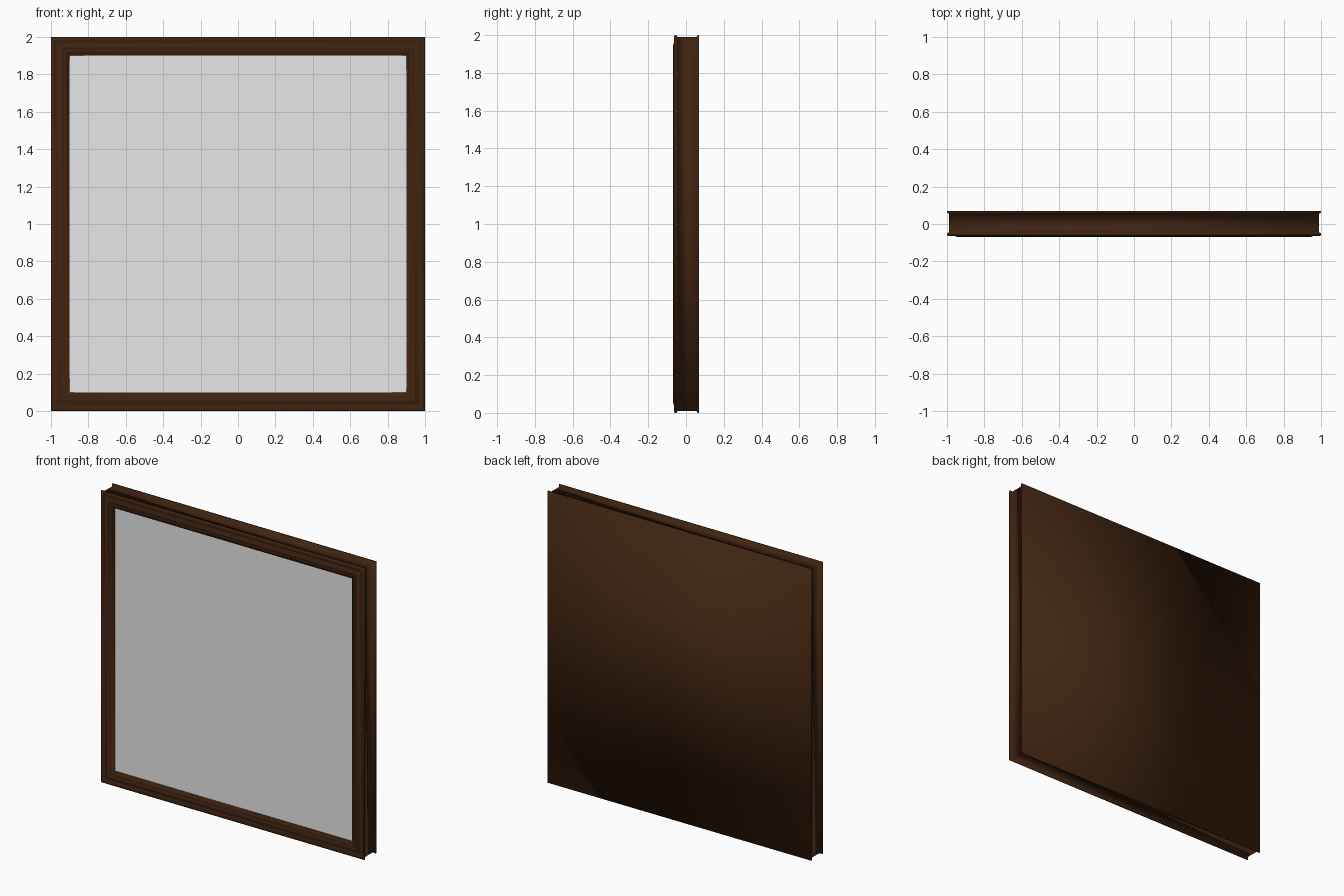
import bpy, bmesh

cube = bpy.data.objects.get("Cube")
if cube:
    bpy.data.objects.remove(cube, do_unlink=True)


def make_material(name, color):
    mat = bpy.data.materials.new(name)
    mat.use_nodes = True
    mat.diffuse_color = color
    bsdf = next(n for n in mat.node_tree.nodes if n.type == 'BSDF_PRINCIPLED')
    bsdf.inputs["Base Color"].default_value = color
    return mat


def square_ring(bm, inset, y):
    """Four corners of a square lying inset from the outer edge."""
    r = 1 - inset
    return [bm.verts.new((sx * r, y, 1 + sz * r))
            for sx, sz in ((-1, -1), (1, -1), (1, 1), (-1, 1))]


def finish(bm, name, mat, smooth):
    bmesh.ops.recalc_face_normals(bm, faces=bm.faces)
    for f in bm.faces:
        f.smooth = smooth
    mesh = bpy.data.meshes.new(name)
    bm.to_mesh(mesh)
    bm.free()
    obj = bpy.data.objects.new(name, mesh)
    bpy.context.collection.objects.link(obj)
    mesh.materials.append(mat)
    return obj


wood = make_material("dark brown wood", (0.051, 0.0176, 0.0055, 1))
glass = make_material("grey mirror", (0.8, 0.8, 0.8, 1))

# Moulding profile from back edge to mirror rebate: (inset from edge, y)
profile = [
    (0, .07), (0, .062), (.01, .055), (.011, 0), (.01, -.045),
    (0, -.05), (0, -.058), (.004, -.063), (.02, -.063), (.027, -.056),
    (.034, -.058), (.05, -.068), (.058, -.07), (.064, -.062),
    (.07, -.063), (.082, -.062), (.086, -.055), (.096, -.055), (.1, -.045),
]

# Frame with closed back
bm = bmesh.new()
rings = [square_ring(bm, d, y) for d, y in profile]
bm.faces.new(rings[0])
for a, b in zip(rings, rings[1:]):
    for i in range(4):
        j = (i + 1) % 4
        bm.faces.new((a[i], a[j], b[j], b[i]))
finish(bm, "frame", wood, True)

# Mirror pane set in the rebate
bm = bmesh.new()
front = bm.faces.new(square_ring(bm, .0985, -.047))
back = bmesh.ops.extrude_face_region(bm, geom=[front])
bmesh.ops.translate(bm, vec=(0, .008, 0),
                    verts=[v for v in back["geom"] if isinstance(v, bmesh.types.BMVert)])
finish(bm, "mirror_pane", glass, False)
